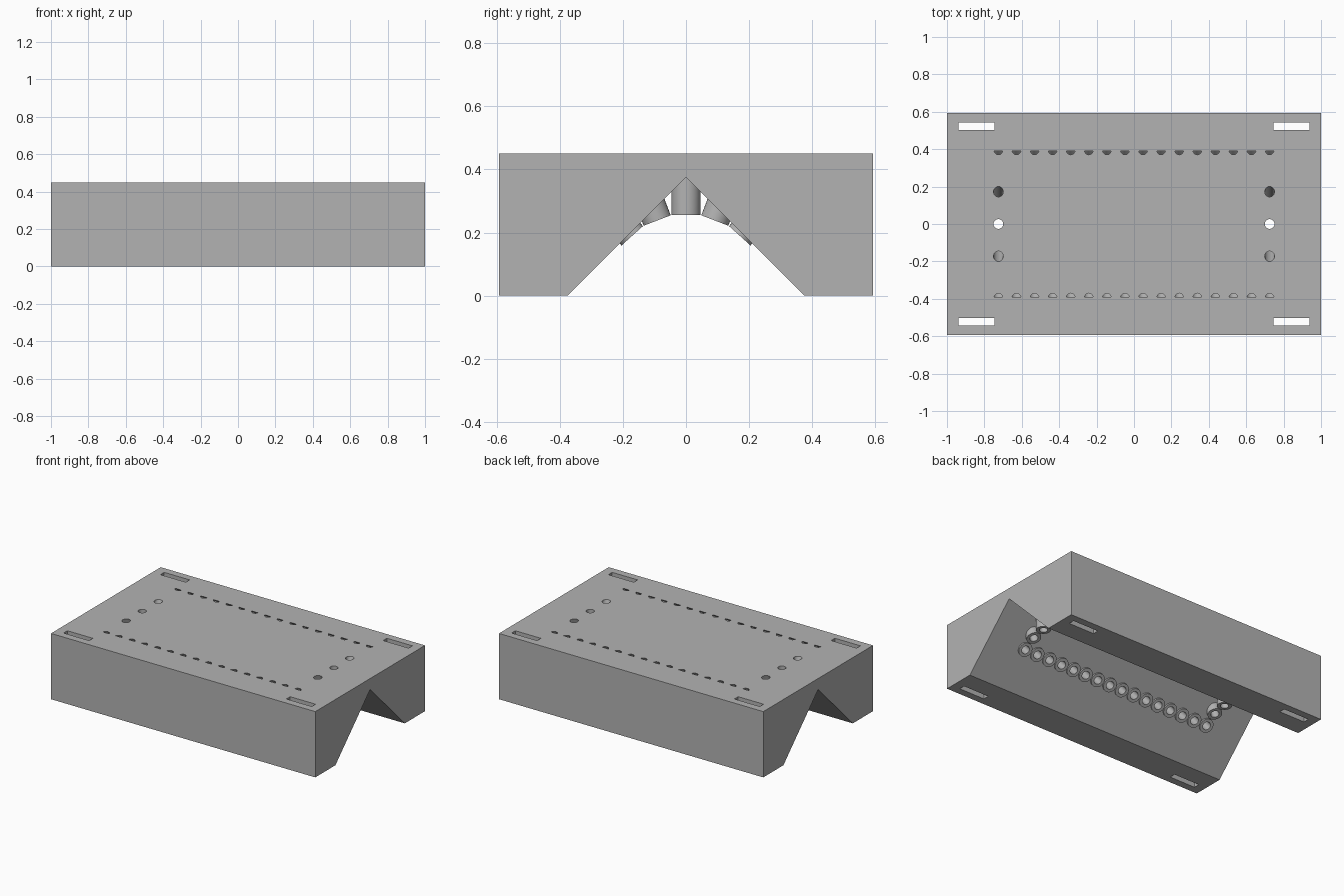
import bpy, bmesh
from math import radians
from mathutils import Matrix, Vector

cube = bpy.data.objects.get("Cube")
if cube:
    bpy.data.objects.remove(cube, do_unlink=True)

HALF_Y, TOP, GROOVE = 0.593, 0.45, 0.375
END_X, COUNT = 0.725, 16

grey = bpy.data.materials.new("plain grey")
grey.use_nodes = True
colour = (0.45, 0.45, 0.45, 1)
grey.diffuse_color = colour
grey.node_tree.nodes["Principled BSDF"].inputs["Base Color"].default_value = colour


def make_object(name, bm):
    bmesh.ops.recalc_face_normals(bm, faces=bm.faces)
    mesh = bpy.data.meshes.new(name)
    bm.to_mesh(mesh)
    bm.free()
    mesh.materials.append(grey)
    obj = bpy.data.objects.new(name, mesh)
    bpy.context.collection.objects.link(obj)
    return obj


def radial_cylinder(bm, x, tilt, radius, start, end):
    """Cylinder pointing outwards from the groove's long axis."""
    place = (Matrix.Translation((x, 0, 0)) @ Matrix.Rotation(-radians(tilt), 4, 'X')
             @ Matrix.Translation((0, 0, (start + end) / 2)))
    bmesh.ops.create_cone(bm, cap_ends=True, segments=32, radius1=radius,
                          radius2=radius, depth=end - start, matrix=place)


def combine(target, tool, operation):
    tool.hide_render = True
    mod = target.modifiers.new(operation.lower(), 'BOOLEAN')
    mod.object, mod.operation, mod.solver = tool, operation, 'EXACT'
    bpy.context.view_layer.objects.active = target
    bpy.ops.object.modifier_apply(modifier=mod.name)
    bpy.data.objects.remove(tool, do_unlink=True)


# Block with a V groove, extruded along x
bm = bmesh.new()
profile = [(-HALF_Y, 0), (-GROOVE, 0), (0, GROOVE), (GROOVE, 0),
           (HALF_Y, 0), (HALF_Y, TOP), (-HALF_Y, TOP)]
face = bm.faces.new([bm.verts.new((-1, y, z)) for y, z in profile])
sweep = bmesh.ops.extrude_face_region(bm, geom=[face])
bmesh.ops.translate(bm, vec=(2, 0, 0),
                    verts=[v for v in sweep["geom"] if isinstance(v, bmesh.types.BMVert)])
block = make_object("grooved_block", bm)

# Positions of the holes: two long rows, and a fan of three at each end
step = 2 * END_X / (COUNT - 1)
spots = [(-END_X + i * step, tilt) for i in range(COUNT) for tilt in (-42, 42)]
spots += [(x, tilt) for x in (-END_X, END_X) for tilt in (-21, 0, 21)]

# Bosses inside the groove
bm = bmesh.new()
for x, tilt in spots:
    radial_cylinder(bm, x, tilt, 0.046, 0.255, 0.42)
combine(block, make_object("bosses", bm), 'UNION')

# Holes through the bosses; the long rows just break the top surface
bm = bmesh.new()
for x, tilt in spots:
    radial_cylinder(bm, x, tilt, 0.026, 0.2, 0.596)

# Mounting slots in the four corners
for sx in (-1, 1):
    for sy in (-1, 1):
        place = Matrix.Translation((sx * 0.843, sy * 0.523, TOP / 2))
        bmesh.ops.create_cube(bm, size=1,
                              matrix=place @ Matrix.Diagonal(Vector((0.193, 0.041, 1, 1))))
combine(block, make_object("holes", bm), 'DIFFERENCE')

# Smooth round walls, crisp edges
bpy.ops.object.select_all(action='DESELECT')
block.select_set(True)
bpy.context.view_layer.objects.active = block
bpy.ops.object.shade_smooth_by_angle(angle=radians(30))
